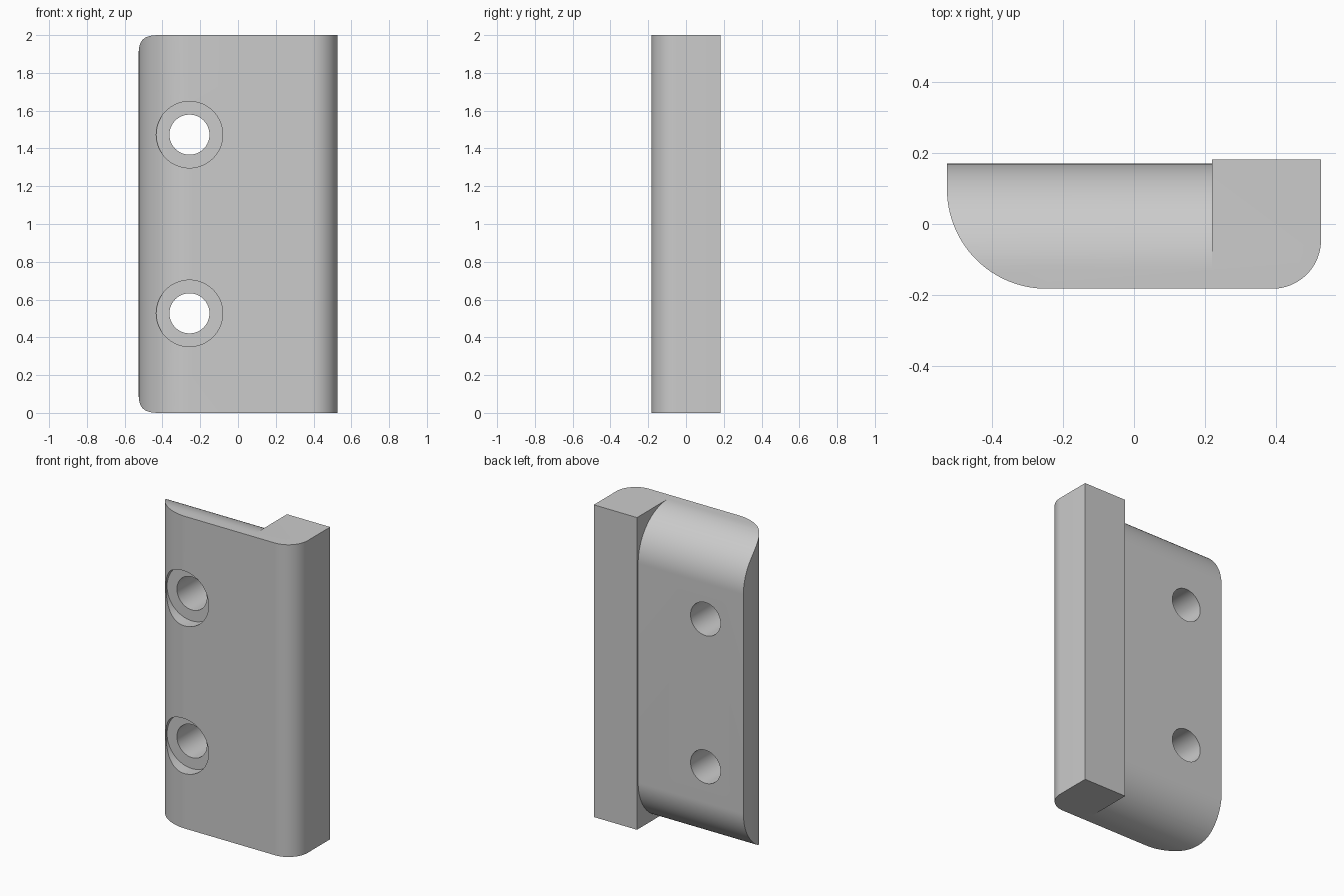
import bpy, bmesh
from math import sin, cos, pi, radians
from mathutils import Vector

cube = bpy.data.objects.get("Cube")
if cube:
    bpy.data.objects.remove(cube, do_unlink=True)

HALF_W, HALF_D, HEIGHT = 0.526, 0.182, 2.0
BAR_X, PLATE_BACK = 0.22, 0.17          # inner side of the bar, rear of the plate
HOLE_X, HOLE_Z = -0.257, (0.527, 1.473)

grey = bpy.data.materials.new("plain grey")
grey.use_nodes = True
grey.diffuse_color = (0.6, 0.6, 0.6, 1)
grey.node_tree.nodes["Principled BSDF"].inputs["Base Color"].default_value = grey.diffuse_color


def arc(cx, cy, r, start, end, steps=24):
    angles = [radians(start + (end - start) * i / steps) for i in range(steps + 1)]
    return [(cx + r * cos(a), cy + r * sin(a)) for a in angles]


def prism(name, outline, place, direction):
    """Extrude a 2D outline, placed in space by a function, along a direction."""
    bm = bmesh.new()
    face = bm.faces.new([bm.verts.new(place(u, v)) for u, v in outline])
    top = bmesh.ops.extrude_face_region(bm, geom=[face])["geom"]
    bmesh.ops.translate(bm, vec=Vector(direction),
                        verts=[g for g in top if isinstance(g, bmesh.types.BMVert)])
    bmesh.ops.recalc_face_normals(bm, faces=bm.faces)
    mesh = bpy.data.meshes.new(name)
    bm.to_mesh(mesh)
    bm.free()
    mesh.materials.append(grey)
    obj = bpy.data.objects.new(name, mesh)
    bpy.context.collection.objects.link(obj)
    return obj


def cut(target, cutter):
    mod = target.modifiers.new("cut", 'BOOLEAN')
    mod.operation, mod.solver, mod.object = 'DIFFERENCE', 'EXACT', cutter
    bpy.context.view_layer.objects.active = target
    bpy.ops.object.modifier_apply(modifier=mod.name)
    bpy.data.objects.remove(cutter, do_unlink=True)


# Body: plan outline with a large and a small rounded front edge
big, small = 0.28, 0.137
plan = [(HALF_W, HALF_D), (-HALF_W, HALF_D)]
plan += arc(-HALF_W + big, -HALF_D + big, big, 180, 270, 32)
plan += arc(HALF_W - small, -HALF_D + small, small, 270, 360)
body = prism("bracket_body", plan, lambda u, v: (u, v, 0), (0, 0, HEIGHT))

# Rear relief: leaves the square bar and rounds the plate's top and bottom
r = 0.297
side = arc(PLATE_BACK - r, HEIGHT - r, r, 90, 0, 32)
side += arc(PLATE_BACK - r, r, r, 0, -90, 32)
side += [(PLATE_BACK - r, -0.1), (0.4, -0.1), (0.4, 2.1), (PLATE_BACK - r, 2.1)]
cut(body, prism("rear_cutter", side, lambda u, v: (-0.8, u, v), (BAR_X + 0.8, 0, 0)))

# Counterbored screw holes
for z in HOLE_Z:
    for radius, depth in ((0.176, 0.4 - 0.1), (0.106, 0.8)):
        circle = arc(HOLE_X, z, radius, 0, 360, 64)[:-1]
        cut(body, prism("hole_cutter", circle, lambda u, v: (u, -0.4, v), (0, depth, 0)))

# Smooth curves with crisp edges
bpy.ops.object.select_all(action='DESELECT')
body.select_set(True)
bpy.context.view_layer.objects.active = body
bpy.ops.object.shade_smooth_by_angle(angle=radians(20))
